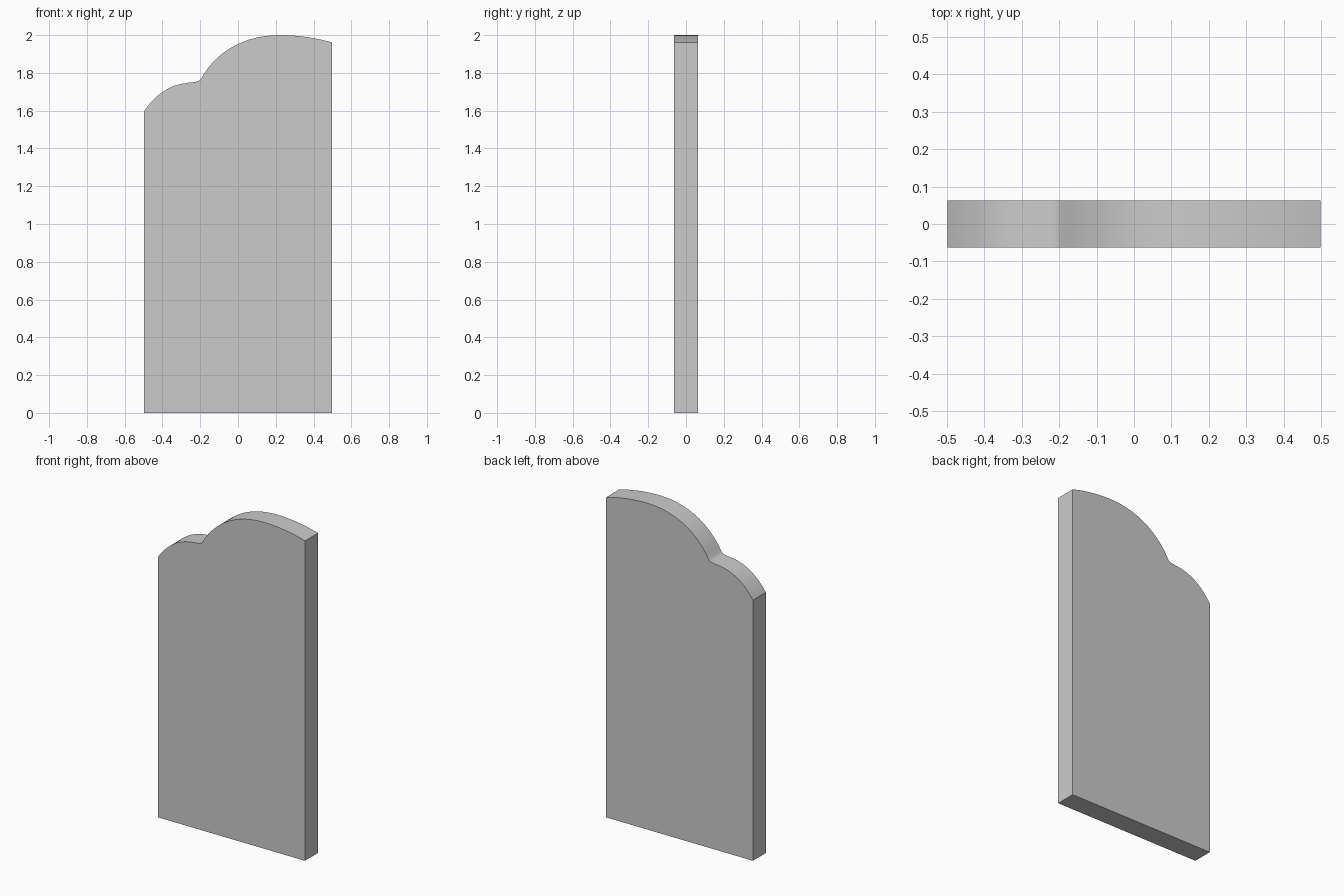
import bpy, bmesh
from mathutils import Vector
from mathutils.geometry import interpolate_bezier

if "Cube" in bpy.data.objects:
    bpy.data.objects.remove(bpy.data.objects["Cube"])

HALF_W, HALF_T = 0.498, 0.0625

# Top edge: chained bezier segments (start, handle, handle, end) in x, z
SEGMENTS = [
    ((-HALF_W, 1.597), (-0.44, 1.68), (-0.37, 1.735), (-0.27, 1.747)),   # low shoulder
    ((-0.27, 1.747), (-0.24, 1.751), (-0.213, 1.75), (-0.198, 1.765)),   # notch
    ((-0.198, 1.765), (-0.12, 1.91), (0.03, 2.0), (0.22, 2.0)),          # main arch
    ((0.22, 2.0), (0.32, 2.0), (0.42, 1.984), (HALF_W, 1.961)),          # falling end
]
outline = [Vector((HALF_W, 0, 0)), Vector((-HALF_W, 0, 0))]
for i, seg in enumerate(SEGMENTS):
    pts = interpolate_bezier(*[Vector((x, 0, z)) for x, z in seg], 14)
    outline += pts if i == 0 else pts[1:]

# Fill the front face and extrude it through the thickness
bm = bmesh.new()
front = bm.faces.new([bm.verts.new((p.x, -HALF_T, p.z)) for p in outline])
ext = bmesh.ops.extrude_face_region(bm, geom=[front], use_keep_orig=True)
bmesh.ops.translate(bm, vec=(0, 2 * HALF_T, 0),
                    verts=[v for v in ext["geom"] if isinstance(v, bmesh.types.BMVert)])
bmesh.ops.recalc_face_normals(bm, faces=bm.faces)

mesh = bpy.data.meshes.new("arched_panel")
bm.to_mesh(mesh)
bm.free()
panel = bpy.data.objects.new("arched_panel", mesh)
bpy.context.collection.objects.link(panel)

# Smooth curved top, sharp rims
bpy.context.view_layer.objects.active = panel
panel.select_set(True)
bpy.ops.object.shade_smooth_by_angle()
